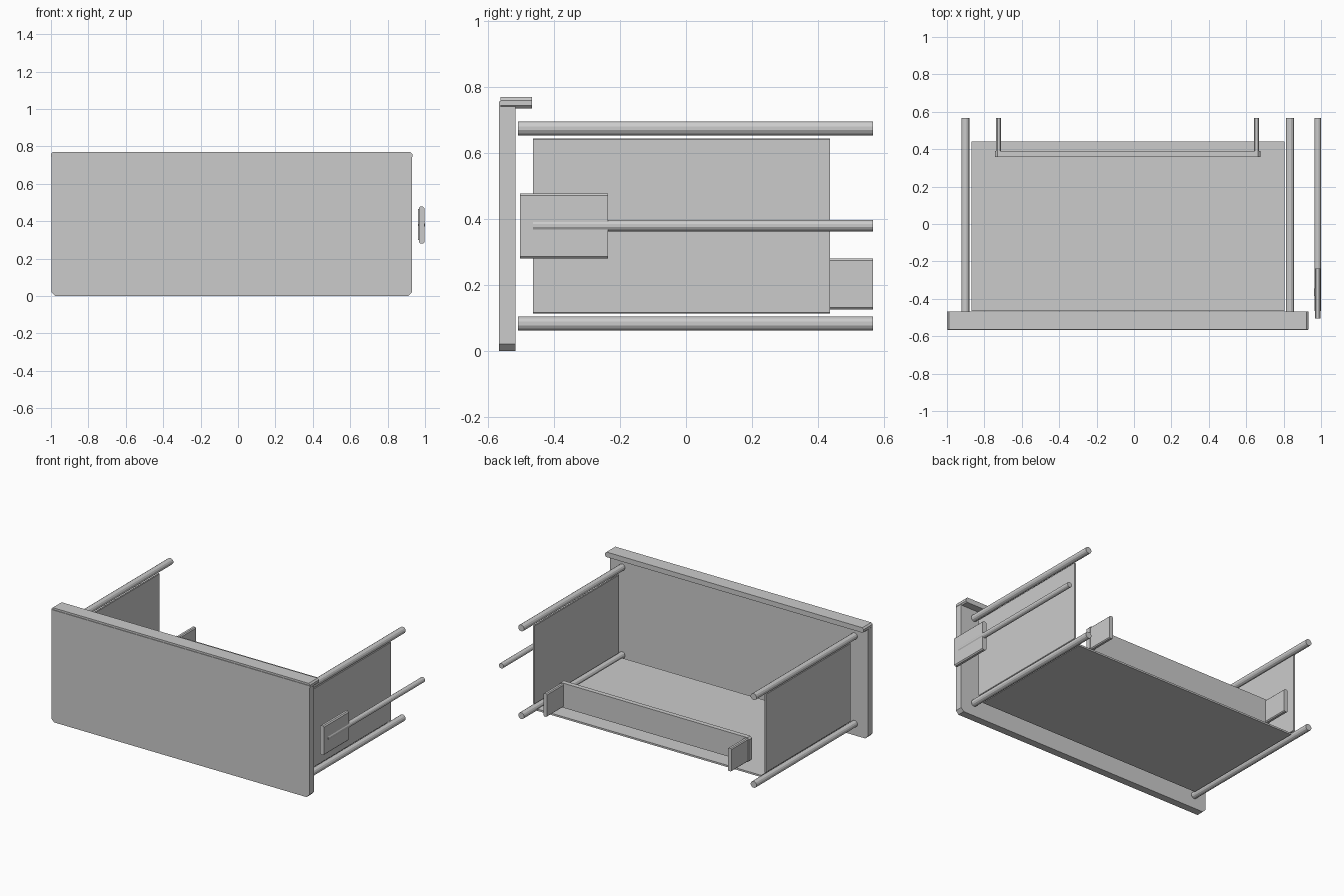
import bpy, bmesh, math

if "Cube" in bpy.data.objects:
    bpy.data.objects.remove(bpy.data.objects["Cube"])


def extrude_y(name, pts, y0, y1):
    """Prism made from an XZ profile swept along Y."""
    bm = bmesh.new()
    face = bm.faces.new([bm.verts.new((x, y0, z)) for x, z in pts])
    ext = bmesh.ops.extrude_face_region(bm, geom=[face])
    verts = [g for g in ext["geom"] if isinstance(g, bmesh.types.BMVert)]
    bmesh.ops.translate(bm, verts=verts, vec=(0, y1 - y0, 0))
    bmesh.ops.recalc_face_normals(bm, faces=bm.faces)
    me = bpy.data.meshes.new(name)
    bm.to_mesh(me)
    bm.free()
    ob = bpy.data.objects.new(name, me)
    bpy.context.collection.objects.link(ob)
    return ob


def plate(name, x0, x1, y0, y1, z0, z1, low=0.0, high=0.0):
    """Box with chamfered lower and upper corners in the XZ profile."""
    pts = []
    for x, z, sx, sz, c in ((x0, z0, 1, 1, low), (x1, z0, -1, 1, low),
                            (x1, z1, -1, -1, high), (x0, z1, 1, -1, high)):
        if c:
            a, b = (x + sx * c, z), (x, z + sz * c)
            pts += [b, a] if sx * sz > 0 else [a, b]
        else:
            pts.append((x, z))
    return extrude_y(name, pts, y0, y1)


def rod(name, x, z, r, y0, y1, sides=12):
    """Faceted rod with flat top and sides."""
    angles = [2 * math.pi * (i + 0.5) / sides for i in range(sides)]
    return extrude_y(name, [(x + r * math.cos(a), z + r * math.sin(a)) for a in angles], y0, y1)


# Front panel and its folded top lip
plate("front_panel", -0.998, 0.93, -0.567, -0.517, 0.0, 0.757, low=0.021)
plate("front_lip", -1.0, 0.932, -0.563, -0.468, 0.736, 0.77, low=0.008, high=0.01)

# Four long rails
for side, x in (("left", -0.902), ("right", 0.834)):
    for level, z in (("lower", 0.083), ("upper", 0.6755)):
        rod(f"rail_{side}_{level}", x, z, 0.022, -0.51, 0.567)

# Floor between the lower rails, side walls between lower and upper rails
plate("tray_floor", -0.87, 0.804, -0.464, 0.44, 0.076, 0.088)
plate("tray_side_left", -0.904, -0.892, -0.464, 0.437, 0.113, 0.645, low=0.003, high=0.003)
plate("tray_side_right", 0.825, 0.837, -0.464, 0.437, 0.113, 0.645, low=0.003, high=0.003)

# Rear cross bar with two brackets
plate("rear_bar", -0.743, 0.675, 0.357, 0.389, 0.12, 0.286, low=0.012, high=0.012)
for side, x in (("left", -0.737), ("right", 0.641)):
    plate(f"rear_bracket_{side}", x, x + 0.027, 0.389, 0.567, 0.125, 0.281, low=0.006, high=0.006)

# Side latch: rod, plate and small inner pad
rod("latch_rod", 0.983, 0.380, 0.0176, -0.464, 0.567)
plate("latch_plate", 0.967, 0.996, -0.504, -0.237, 0.28, 0.478, low=0.007, high=0.007)
plate("latch_pad", 0.962, 0.967, -0.385, -0.345, 0.30, 0.465)
